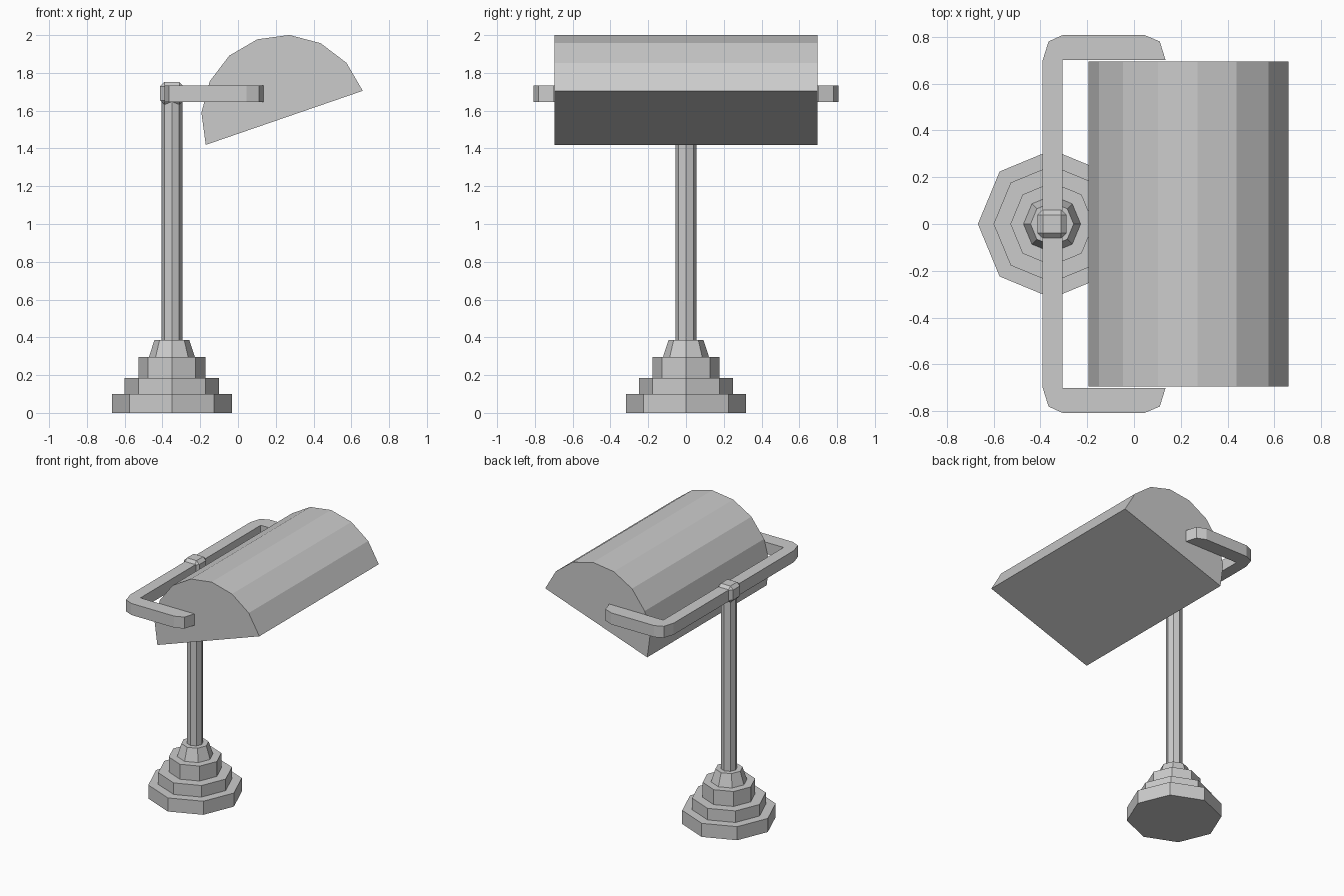
import bpy, bmesh
from math import cos, sin, radians, pi

if "Cube" in bpy.data.objects:
    bpy.data.objects.remove(bpy.data.objects["Cube"])

POST_X = -0.35


def add_object(name, bm):
    bmesh.ops.recalc_face_normals(bm, faces=bm.faces[:])
    mesh = bpy.data.meshes.new(name)
    bm.to_mesh(mesh)
    bm.free()
    obj = bpy.data.objects.new(name, mesh)
    bpy.context.collection.objects.link(obj)
    return obj


def octagon(name, r_bottom, r_top, z0, z1):
    """Eight-sided prism or taper around the post axis, corners on the axes."""
    bm = bmesh.new()
    rings = [[bm.verts.new((POST_X + r * cos(i * pi / 4), r * sin(i * pi / 4), z))
              for i in range(8)] for r, z in ((r_bottom, z0), (r_top, z1))]
    for i in range(8):
        j = (i + 1) % 8
        bm.faces.new((rings[0][i], rings[0][j], rings[1][j], rings[1][i]))
    bm.faces.new(rings[0][::-1])
    bm.faces.new(rings[1])
    return add_object(name, bm)


def extrude(name, points, offset):
    """Extrude a closed outline of 3D points along an offset."""
    bm = bmesh.new()
    face = bm.faces.new([bm.verts.new(p) for p in points])
    result = bmesh.ops.extrude_face_region(bm, geom=[face], use_keep_orig=True)
    verts = [g for g in result["geom"] if isinstance(g, bmesh.types.BMVert)]
    bmesh.ops.translate(bm, verts=verts, vec=offset)
    return add_object(name, bm)


# Stepped base
octagon("base_lower_tier", 0.317, 0.317, 0.0, 0.10)
octagon("base_middle_tier", 0.25, 0.25, 0.10, 0.185)
octagon("base_upper_tier", 0.178, 0.178, 0.185, 0.295)
octagon("base_collar", 0.122, 0.092, 0.295, 0.387)

# Post
octagon("post", 0.055, 0.055, 0.385, 1.66)

# Chamfered joint on top of the post
bm = bmesh.new()
bmesh.ops.create_cube(bm, size=1)
bmesh.ops.scale(bm, vec=(0.124, 0.124, 0.12), verts=bm.verts[:])
bmesh.ops.translate(bm, vec=(POST_X, 0, 1.692), verts=bm.verts[:])
joint = add_object("post_joint", bm)
bevel = joint.modifiers.new("chamfer", "BEVEL")
bevel.width = 0.023
bevel.segments = 1

# U-shaped arm with chamfered outer corners
half = [(-0.39, 0.70), (-0.365, 0.78), (-0.305, 0.807), (0.045, 0.807),
        (0.11, 0.78), (0.135, 0.70), (-0.305, 0.70)]
outline = half + [(x, -y) for x, y in reversed(half)]
extrude("shade_arm", [(x, y, 1.647) for x, y in outline], (0, 0, 0.085))

# Half-round shade, tilted about its long axis, flat underside
cx, cz, radius, tilt = 0.245, 1.562, 0.4395, 19
arc = [radians(tilt + 22.5 * i) for i in range(9)]
extrude("shade", [(cx + radius * cos(a), -0.695, cz + radius * sin(a)) for a in arc],
        (0, 1.39, 0))
